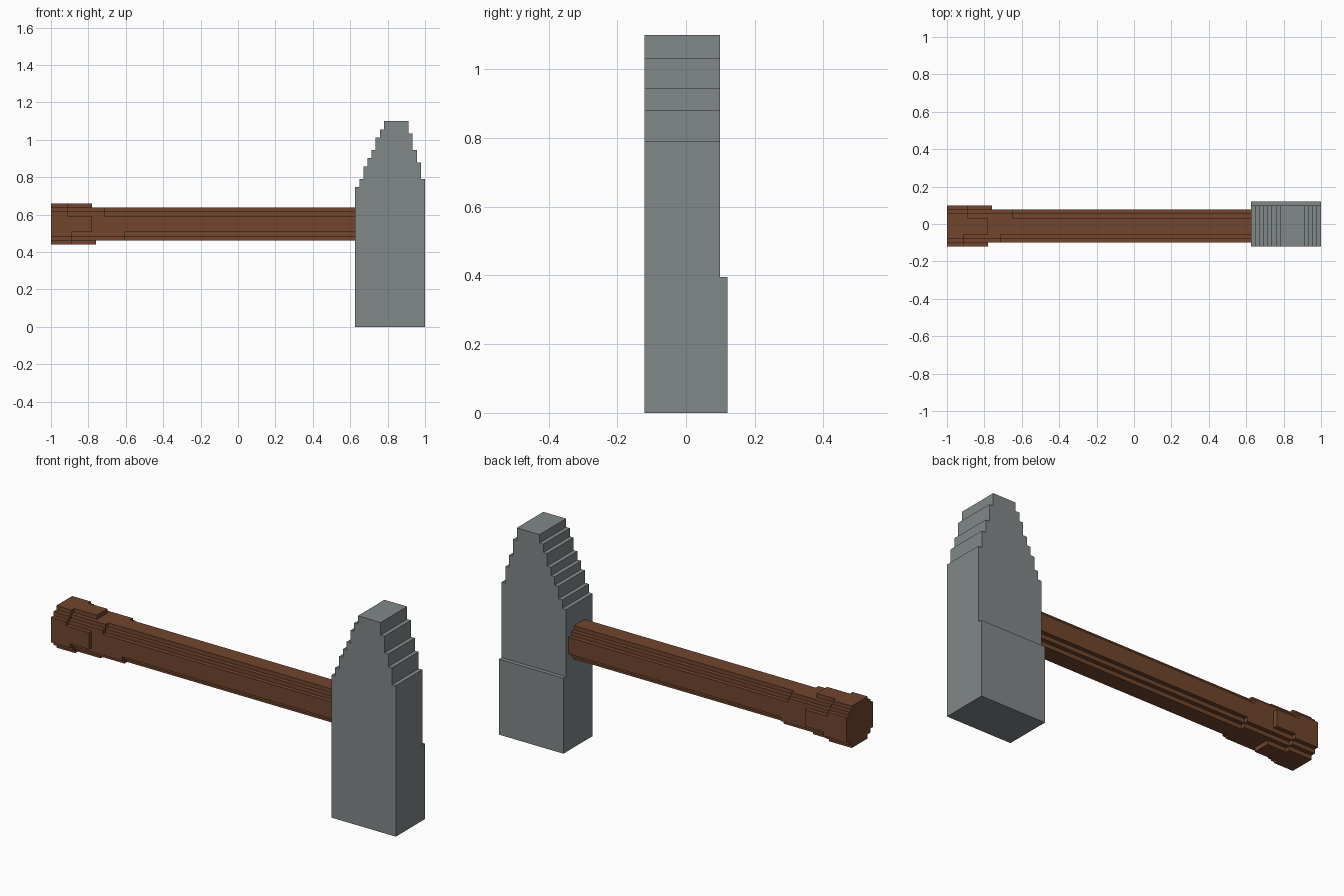
import bpy, bmesh, math
from mathutils import Vector

if "Cube" in bpy.data.objects:
    bpy.data.objects.remove(bpy.data.objects["Cube"])

S = 2 / 91                                # size of one block step
ORIGIN = Vector((-1, -5.5 * S, 0))


def material(name, rgb):
    m = bpy.data.materials.new(name)
    m.diffuse_color = (*rgb, 1)
    m.use_nodes = True
    m.node_tree.nodes["Principled BSDF"].inputs["Base Color"].default_value = m.diffuse_color
    return m


def columns(name, cells, place, mat):
    """Skin a bundle of square columns; cells maps (u, v) -> length."""
    bm = bmesh.new()

    def quad(pts):
        bm.faces.new([bm.verts.new(ORIGIN + S * Vector(place(*p))) for p in pts])

    for (u, v), end in cells.items():
        for w in (0, end):
            ring = [(u, v, w), (u + 1, v, w), (u + 1, v + 1, w), (u, v + 1, w)]
            quad(ring if w else ring[::-1])
        sides = {(1, 0): ((1, 0), (1, 1)), (-1, 0): ((0, 1), (0, 0)),
                 (0, 1): ((1, 1), (0, 1)), (0, -1): ((0, 0), (1, 0))}
        for (du, dv), (a, b) in sides.items():
            start = cells.get((u + du, v + dv), 0)
            if start < end:
                a2, b2 = (u + a[0], v + a[1]), (u + b[0], v + b[1])
                quad([(*a2, start), (*b2, start), (*b2, end), (*a2, end)])
    bmesh.ops.remove_doubles(bm, verts=bm.verts, dist=S * 0.1)
    bmesh.ops.recalc_face_normals(bm, faces=bm.faces)
    bmesh.ops.dissolve_limit(bm, angle_limit=math.radians(1),
                             verts=bm.verts, edges=bm.edges)
    me = bpy.data.meshes.new(name)
    bm.to_mesh(me)
    bm.free()
    me.materials.append(mat)
    ob = bpy.data.objects.new(name, me)
    bpy.context.collection.objects.link(ob)
    return ob


steel = material("steel grey", (0.22, 0.242, 0.25))
wood = material("brown wood", (0.165, 0.06, 0.026))

# Hammer head: stepped wedge, one block thicker at the back of its lower part
left_tops = [34, 36, 39, 41, 43, 46, 48]
right_tops = [47, 43, 40, 36]
tops = left_tops + [50] * 6 + right_tops
head = {(74 + i, z): 11 if z < 18 else 10
        for i, top in enumerate(tops) for z in range(top)}
columns("hammer_head", head, lambda u, v, w: (u, w, v), steel)

# Handle: round block section that flares towards the grip end
# per corner (back, upper): lengths of the outer and inner corner flares
flare = {(False, True): (4, 13), (False, False): (5, 18),
         (True, True): (5, 16), (True, False): (6, 18)}
handle = {}
for y in range(10):
    for z in range(20, 30):
        back, upper = y >= 5, z >= 25
        a = y - 5 if back else 4 - y
        b = z - 25 if upper else 24 - z
        r2 = (a + .5) ** 2 + (b + .5) ** 2
        outer, inner = flare[back, upper]
        if r2 < 15:
            handle[y, z] = 74             # full-length core
        elif {a, b} == {2, 3}:
            handle[y, z] = inner          # inner corner flare
        elif max(a, b) == 4 and min(a, b) < 2:
            low_or_back = back if a == 4 else not upper
            handle[y, z] = 11 if low_or_back else 10   # grip pads
        elif r2 < 27:
            handle[y, z] = outer          # outer corner flare
columns("handle", handle, lambda u, v, w: (w, u, v), wood)
